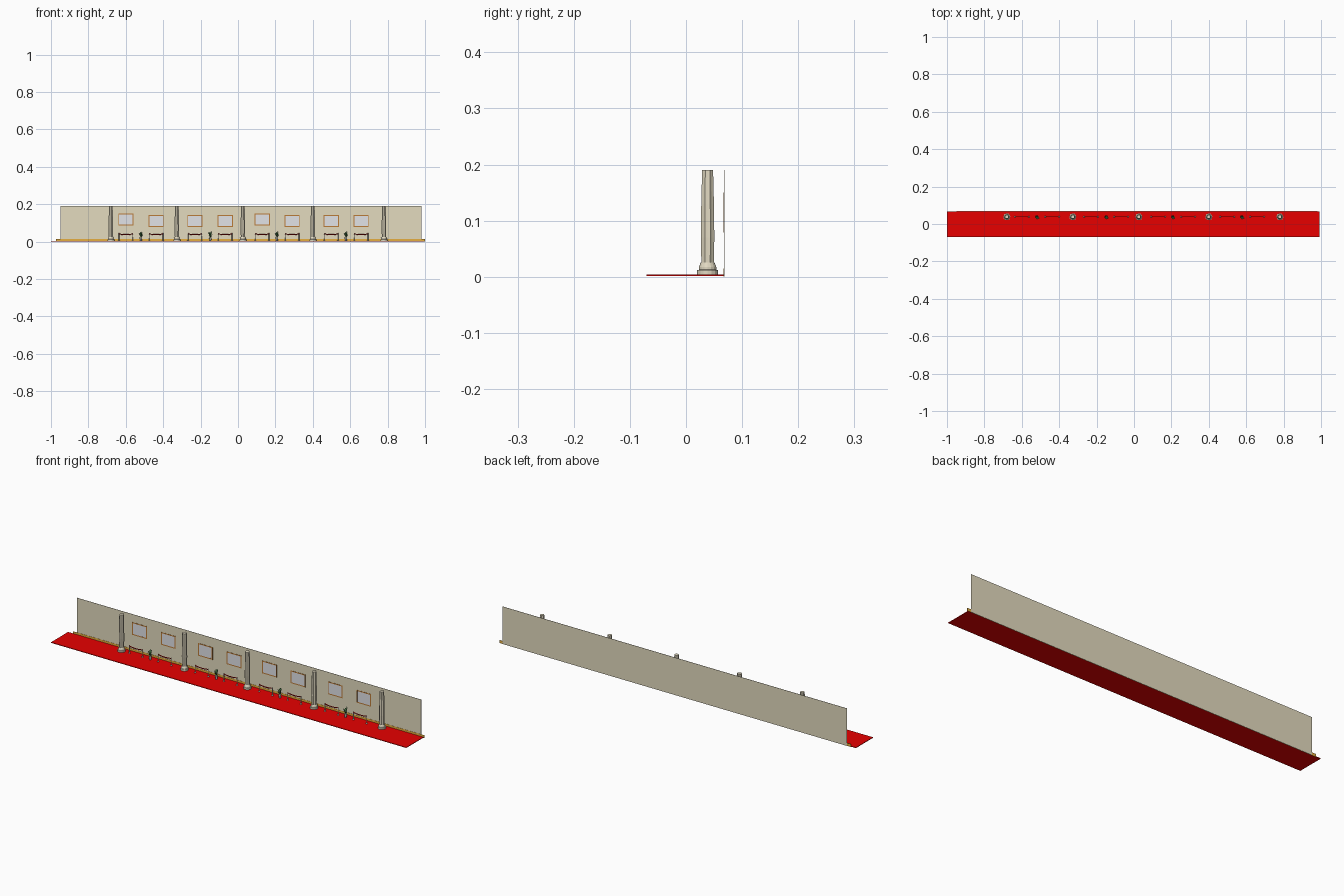
import bpy, bmesh, math
from mathutils import Vector

if "Cube" in bpy.data.objects:
    bpy.data.objects.remove(bpy.data.objects["Cube"], do_unlink=True)


def material(name, rgb):
    m = bpy.data.materials.new(name)
    m.use_nodes = True
    m.diffuse_color = (*rgb, 1)
    bsdf = next(n for n in m.node_tree.nodes if n.type == "BSDF_PRINCIPLED")
    bsdf.inputs["Base Color"].default_value = (*rgb, 1)
    return m


red = material("carpet red", (0.80, 0, 0))
cream = material("wall cream", (0.77, 0.71, 0.52))
stone = material("column stone", (0.76, 0.70, 0.54))
gold = material("skirting gold", (0.80, 0.43, 0.05))
wood = material("frame brown", (0.50, 0.20, 0.04))
canvas = material("picture grey", (0.78, 0.79, 0.82))
metal = material("post metal", (0.74, 0.70, 0.58))
rope_red = material("rope red", (0.65, 0.005, 0.005))
green = material("leaf green", (0.06, 0.20, 0.06))
pot_grey = material("pot grey", (0.55, 0.54, 0.48))


def finish(name, bm, mat, smooth=False):
    me = bpy.data.meshes.new(name)
    bmesh.ops.recalc_face_normals(bm, faces=bm.faces)
    for f in bm.faces:
        f.smooth = smooth and len(f.verts) == 4
    bm.to_mesh(me)
    bm.free()
    me.materials.append(mat)
    ob = bpy.data.objects.new(name, me)
    bpy.context.collection.objects.link(ob)
    return ob


def add_box(bm, x, y, z):
    """Box from three (low, high) ranges."""
    new = bmesh.ops.create_cube(bm, size=1)["verts"]
    for v in new:
        v.co = Vector([r[0] if c < 0 else r[1] for c, r in zip(v.co, (x, y, z))])


def box(name, x, y, z, mat):
    bm = bmesh.new()
    add_box(bm, x, y, z)
    return finish(name, bm, mat)


def turned(name, x, y, profile, sides, mat, flute=1.0, smooth=False):
    """Stack of rings (radius, height); every other corner scaled by flute."""
    bm = bmesh.new()
    rings = []
    for r, z in profile:
        ring = []
        for i in range(sides):
            a = math.tau * (i + 1) / sides
            k = r * (flute if i % 2 else 1)
            ring.append(bm.verts.new((x + k * math.cos(a), y + k * math.sin(a), z)))
        rings.append(ring)
    for a, b in zip(rings, rings[1:]):
        for i in range(sides):
            j = (i + 1) % sides
            bm.faces.new((a[i], a[j], b[j], b[i]))
    bm.faces.new(rings[0])
    bm.faces.new(rings[-1])
    return finish(name, bm, mat, smooth)


# Hall shell
box("carpet", (-1, 0.993), (-0.07, 0.067), (0.001, 0.004), red)
box("back_wall", (-0.95, 0.98), (0.0678, 0.069), (0, 0.19), cream)
box("skirting", (-0.973, 1), (0.0667, 0.0677), (0, 0.0145), gold)

ROW = 0.0385
FLOOR = 0.004

# Fluted columns on stepped bases
base_profile = [(0.0185, FLOOR), (0.0185, 0.012), (0.0155, 0.0125), (0.0155, 0.0175),
                (0.0125, 0.025)]
shaft_profile = [(0.012, 0.024), (0.013, 0.07), (0.0122, 0.13), (0.0106, 0.19)]
for x in (-0.680, -0.327, 0.026, 0.400, 0.780):
    turned("column_base", x, ROW, base_profile, 16, stone)
    turned("column_shaft", x, ROW, shaft_profile, 16, stone, 0.9)


def picture(x, z):
    w, h, t = 0.041, 0.032, 0.005
    bm = bmesh.new()
    depth = (0.0668, 0.0677)
    for s in (-1, 1):
        add_box(bm, sorted((x + s * w, x + s * (w - t))), depth, (z - h, z + h))
        add_box(bm, (x - w + t, x + w - t), depth, sorted((z + s * h, z + s * (h - t))))
    finish("picture_frame", bm, wood)
    box("picture_panel", (x - w + t, x + w - t), (0.0669, 0.0677),
        (z - h + t, z + h - t), canvas)


def rope_barrier(x):
    half = 0.037
    post = [(0.0045, FLOOR), (0.0045, 0.0055), (0.0016, 0.006), (0.0016, 0.045)]
    for s in (-1, 1):
        turned("barrier_post", x + s * half, ROW, post, 12, metal, smooth=True)
    cu = bpy.data.curves.new("barrier_rope", "CURVE")
    cu.dimensions = "3D"
    cu.bevel_depth = 0.0024
    cu.bevel_resolution = 2
    sp = cu.splines.new("POLY")
    n = 9
    sp.points.add(n - 1)
    for i, p in enumerate(sp.points):
        t = 2 * i / (n - 1) - 1
        p.co = (x + half * t, ROW, 0.037 + 0.004 * t * t, 1)
    cu.materials.append(rope_red)
    ob = bpy.data.objects.new("barrier_rope", cu)
    bpy.context.collection.objects.link(ob)


# Pictures, each with a rope barrier in front
for x, z in ((-0.599, 0.118), (-0.438, 0.111), (-0.230, 0.111), (-0.069, 0.111),
             (0.129, 0.118), (0.289, 0.111), (0.498, 0.111), (0.658, 0.111)):
    picture(x, z)
    rope_barrier(x)


def plant(x):
    pot = [(0.0045, FLOOR), (0.007, 0.023)]
    turned("plant_pot", x, ROW, pot, 12, pot_grey, smooth=True)
    bm = bmesh.new()
    for i in range(8):
        a = i * 2.4
        reach = 0.009 + 0.003 * (i % 3)
        top = 0.055 - 0.007 * (i % 3)
        out = Vector((math.cos(a), math.sin(a), 0))
        side = Vector((-out.y, out.x, 0)) * 0.004
        root = Vector((x, ROW, 0.022))
        mid = root + out * reach * 0.55 + Vector((0, 0, (top - 0.022) * 0.6))
        tip = Vector((x, ROW, top)) + out * reach
        bm.faces.new([bm.verts.new(p) for p in (root, mid - side, tip, mid + side)])
    finish("plant_leaves", bm, green)


# Potted plants between the barriers
for x in (-0.519, -0.148, 0.208, 0.577):
    plant(x)
